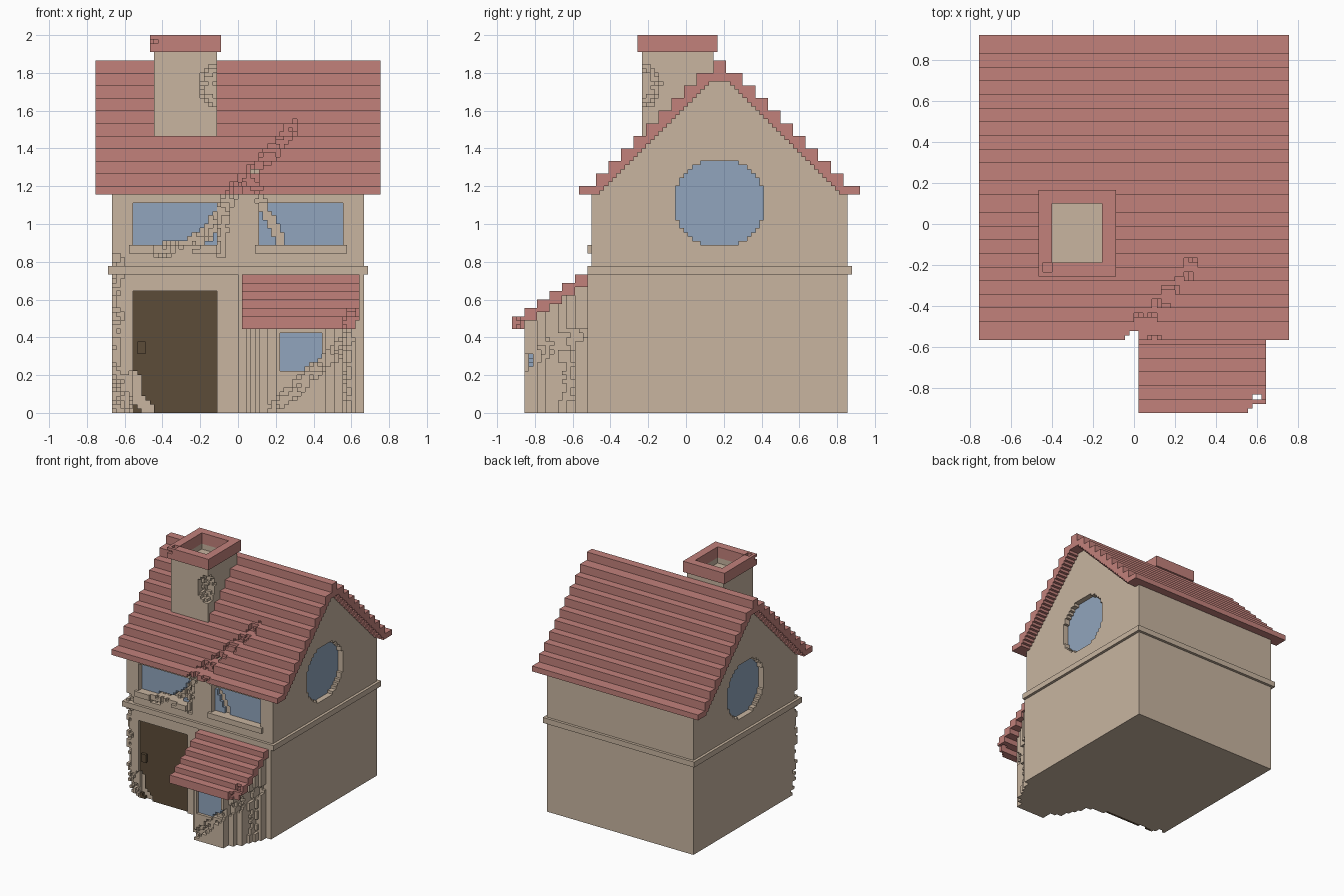
import bpy, math, random

if "Cube" in bpy.data.objects:
    bpy.data.objects.remove(bpy.data.objects["Cube"])

random.seed(4)
V = 2 / 90            # size of one block
cells = {}            # block (x, y, z) -> part name

TAN, RED, BLUE, BROWN = "plaster_tan", "tile_red", "glass_blue", "door_brown"
COLOURS = {TAN: (0.578, 0.462, 0.352, 1), RED: (0.539, 0.220, 0.198, 1),
           BLUE: (0.283, 0.376, 0.509, 1), BROWN: (0.107, 0.072, 0.040, 1)}
PARTS = {"house_walls": TAN, "bay_wall": TAN, "trim_band": TAN, "window_sills": TAN,
         "chimney_shaft": TAN, "chimney_cap": RED, "main_roof": RED, "bay_canopy": RED,
         "front_windows": BLUE, "bay_window": BLUE, "round_windows": BLUE,
         "front_door": BROWN, "door_handle": BROWN}


def fill(part, x0, x1, y0, y1, z0, z1):
    for x in range(x0, x1):
        for y in range(y0, y1):
            for z in range(z0, z1):
                cells[x, y, z] = part


def clear(x0, x1, y0, y1, z0, z1):
    for x in range(x0, x1):
        for y in range(y0, y1):
            for z in range(z0, z1):
                cells.pop((x, y, z), None)


def roof_top(y):
    d = min(y, 98 - y)
    return 54 if d < 20 else 84 if d >= 48 else 57 + 3 * min(8, (d - 20) // 3)


def roof_under(y):
    d = min(y, 98 - y)
    return min(79, 52 + max(0, d - 20))


# Walls with gables, and the slightly forward lower right wall
fill("house_walls", -30, 30, 19, 80, 0, 52)
for y in range(19, 80):
    fill("house_walls", -30, 30, y, y + 1, 52, roof_under(y))
fill("house_walls", 0, 30, 18, 19, 0, 33)
fill("trim_band", -31, 31, 18, 81, 33, 35)

# Stepped roof
for y in range(16, 83):
    fill("main_roof", -34, 34, y, y + 1, roof_under(y), roof_top(y))

# Upper front windows and their sills
for x0 in (-25, 5):
    clear(x0, x0 + 20, 19, 21, 40, 50)
    fill("front_windows", x0, x0 + 20, 21, 22, 40, 50)
    fill("window_sills", x0 - 1, x0 + 21, 18, 19, 38, 40)

# Round gable windows on both sides
for y in range(39, 60):
    for z in range(40, 60):
        if math.hypot(y - 49, z - 49.5) < 10.6:
            clear(-30, -28, y, y + 1, z, z + 1)
            clear(28, 30, y, y + 1, z, z + 1)
            fill("round_windows", -28, -27, y, y + 1, z, z + 1)
            fill("round_windows", 27, 28, y, y + 1, z, z + 1)

# Door and handle
clear(-25, -5, 19, 20, 0, 29)
fill("front_door", -25, -5, 20, 21, 0, 29)
fill("door_handle", -24, -22, 19, 20, 14, 17)

# Bay with stepped plan, its canopy and window
half_widths = [6] * 3 + [8] * 2 + [10] * 3 + [11] * 2 + [12] * 2 + [13] * 3
for y in range(18):
    top = 23 + 2 * (y // 3)
    if y >= 3:
        h = half_widths[y - 3]
        fill("bay_wall", 15 - h, 15 + h, y, y + 1, 0, top - 3)
    fill("bay_canopy", 1, 29, y, y + 1, top - 3, top)
clear(10, 20, 3, 4, 10, 19)
fill("bay_window", 10, 20, 4, 5, 10, 19)

# Chimney with hollow top
for y in range(31, 48):
    fill("chimney_shaft", -20, -5, y, y + 1, roof_top(y), 86)
fill("chimney_cap", -21, -4, 30, 49, 86, 90)
clear(-18, -7, 33, 46, 84, 90)


# Damage: cracks cut into the front-most blocks along a path
def crack(points, width, depth):
    hit = set()
    for (xa, za), (xb, zb) in zip(points, points[1:]):
        for s in range(25):
            t = s / 24
            cx = (xa + (xb - xa) * t) / V
            cz = (za + (zb - za) * t) / V
            r = width / V / 2 * random.uniform(0.6, 1.2)
            for x in range(math.floor(cx - r), math.ceil(cx + r)):
                for z in range(max(0, math.floor(cz - r)), math.ceil(cz + r)):
                    if math.hypot(x + 0.5 - cx, z + 0.5 - cz) <= r:
                        hit.add((x, z))
    for x, z in sorted(hit):
        y = next((j for j in range(83) if (x, j, z) in cells), None)
        if y is not None:
            clear(x, x + 1, y, y + random.randint(1, depth), z, z + 1)


crack([(0.30, 1.53), (0.22, 1.42), (0.10, 1.30), (0.0, 1.20), (-0.08, 1.08),
       (-0.17, 0.94), (-0.28, 0.88), (-0.42, 0.86)], 0.06, 2)
crack([(0.09, 1.28), (0.10, 1.18)], 0.04, 2)
crack([(-0.06, 1.15), (-0.09, 0.84)], 0.04, 1)
crack([(0.12, 1.12), (0.17, 1.02), (0.23, 0.90)], 0.045, 1)
crack([(0.18, 0.03), (0.28, 0.10), (0.40, 0.22), (0.52, 0.32), (0.60, 0.42), (0.60, 0.54)], 0.06, 2)
crack([(0.58, 0.08), (0.59, 0.42)], 0.045, 2)
crack([(-0.55, 0.19), (-0.53, 0.08), (-0.47, 0.0)], 0.06, 1)

# Broken chimney corner, chipped cap, chipped canopy corner
def bite(cx, cy, cz, r):
    for c in [c for c in cells if abs(c[0] - cx) < r and abs(c[1] - cy) < r and abs(c[2] - cz) < r]:
        if math.dist((c[0] + 0.5, c[1] + 0.5, c[2] + 0.5), (cx, cy, cz)) < r * random.uniform(0.85, 1):
            del cells[c]


bite(-4, 30, 78, 6.2)
clear(-20, -18, 31, 33, 88, 90)
clear(-21, -19, 30, 31, 88, 89)
bite(29.5, -0.5, 21, 4)
clear(26, 28, 3, 4, 20, 27)

# Crumbled front left corner, deeper toward the ground
for z in range(38):
    if z in (33, 34):
        continue
    for x in range(-30, -27 if z > 8 else -24):
        reach = random.randint(0, 2) + max(0, (12 - z) // 4) - (x + 30) // 2
        if reach > 0:
            clear(x, x + 1, 19, 19 + reach, z, z + 1)


# Turn each part's exposed block faces into merged flat rectangles
def build(part, planes, mat):
    verts, faces = {}, []
    for (axis, side, level), todo in planes.items():
        ua, wa = (axis + 1) % 3, (axis + 2) % 3
        for u, w in sorted(todo):
            if (u, w) not in todo:
                continue
            w1 = w + 1
            while (u, w1) in todo:
                w1 += 1
            u1 = u + 1
            while all((u1, q) in todo for q in range(w, w1)):
                u1 += 1
            for a in range(u, u1):
                for b in range(w, w1):
                    todo.remove((a, b))
            quad = []
            for a, b in ((u, w), (u1, w), (u1, w1), (u, w1)):
                p = [0, 0, 0]
                p[axis], p[ua], p[wa] = level, a, b
                quad.append(verts.setdefault(tuple(p), len(verts)))
            faces.append(quad if side > 0 else quad[::-1])
    mesh = bpy.data.meshes.new(part)
    mesh.from_pydata([(x * V, (y - 41.5) * V, z * V) for x, y, z in verts], [], faces)
    mesh.materials.append(mat)
    bpy.context.collection.objects.link(bpy.data.objects.new(part, mesh))


materials = {}
for name, colour in COLOURS.items():
    materials[name] = bpy.data.materials.new(name)
    materials[name].diffuse_color = colour

exposed = {part: {} for part in PARTS}
for c, part in cells.items():
    for axis in range(3):
        for side in (-1, 1):
            n = list(c)
            n[axis] += side
            if tuple(n) not in cells:
                key = (axis, side, c[axis] + (side > 0))
                exposed[part].setdefault(key, set()).add((c[(axis + 1) % 3], c[(axis + 2) % 3]))
for part, colour in PARTS.items():
    build(part, exposed[part], materials[colour])

for m in bpy.data.materials:
    if m.users and not m.is_grease_pencil:
        m.use_nodes = True
        m.node_tree.nodes["Principled BSDF"].inputs["Base Color"].default_value = m.diffuse_color
